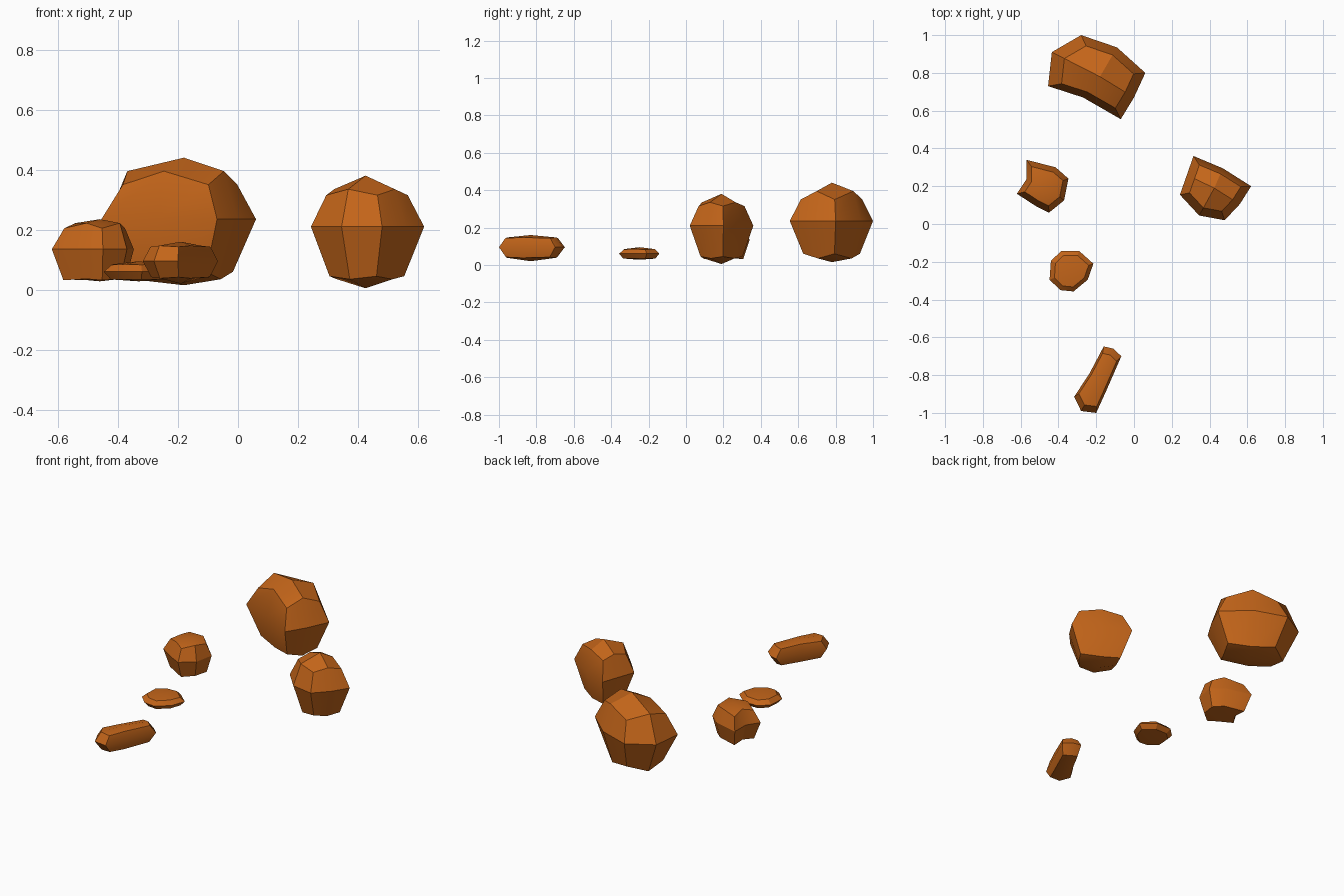
import bpy, bmesh, math

if "Cube" in bpy.data.objects:
    bpy.data.objects.remove(bpy.data.objects["Cube"])

mat = bpy.data.materials.new("rust_stone")
mat.diffuse_color = (0.55, 0.13, 0.01, 1)
mat.use_nodes = True
mat.node_tree.nodes["Principled BSDF"].inputs["Base Color"].default_value = mat.diffuse_color


def rock(name, ring, mid_z, top, upper, lower, bottom_z):
    """Boulder from an 8-point girdle; upper/lower = (scale, corner z, between-corner z)."""
    bm = bmesh.new()
    cx, cy, top_z = top

    def level(scale, z_corner, z_between):
        return [bm.verts.new((cx + (x - cx) * scale, cy + (y - cy) * scale,
                              z_between if i % 2 else z_corner))
                for i, (x, y) in enumerate(ring)]

    levels = [level(*lower), level(1, mid_z, mid_z), level(*upper)]
    n = len(ring)
    for a, b in zip(levels, levels[1:]):
        for i in range(n):
            j = (i + 1) % n
            bm.faces.new((a[i], a[j], b[j], b[i]))
    # Each cap is four quads meeting at a central point
    for lv, z in ((levels[0], bottom_z), (levels[2], top_z)):
        tip = bm.verts.new((cx, cy, z))
        for i in range(1, n, 2):
            bm.faces.new((lv[i], lv[(i + 1) % n], lv[(i + 2) % n], tip))
    bmesh.ops.recalc_face_normals(bm, faces=bm.faces)
    me = bpy.data.meshes.new(name)
    bm.to_mesh(me)
    bm.free()
    me.materials.append(mat)
    ob = bpy.data.objects.new(name, me)
    bpy.context.collection.objects.link(ob)
    bpy.ops.object.select_all(action='DESELECT')
    ob.select_set(True)
    bpy.context.view_layer.objects.active = ob
    bpy.ops.object.shade_smooth_by_angle(angle=math.radians(30))


# Large boulder at the back
rock("large_boulder",
     [(-.28, 1.0), (-.435, .91), (-.455, .73), (-.27, .67),
      (-.07, .555), (0, .67), (.06, .80), (-.09, .935)],
     .235, (-.18, .78, .44), (.74, .35, .395), (.68, .06, .035), .015)

# Boulder on the right
rock("right_boulder",
     [(.315, .36), (.28, .26), (.243, .155), (.345, .045),
      (.48, .02), (.56, .105), (.62, .20), (.47, .295)],
     .21, (.425, .19, .38), (.72, .315, .335), (.66, .045, .035), .005)

# Chunky stone on the left
rock("left_stone",
     [(-.57, .34), (-.57, .235), (-.62, .16), (-.52, .095),
      (-.45, .06), (-.37, .125), (-.347, .24), (-.415, .30)],
     .135, (-.46, .20, .235), (.74, .205, .222), (.76, .032, .036), .028)

# Small flat pebble
rock("flat_pebble",
     [(-.385, -.143), (-.44, -.195), (-.447, -.295), (-.39, -.35),
      (-.32, -.357), (-.245, -.295), (-.215, -.21), (-.29, -.143)],
     .06, (-.33, -.25, .095), (.78, .083, .085), (.8, .034, .034), .028)

# Long narrow stone at the front
rock("long_stone",
     [(-.16, -.648), (-.235, -.79), (-.317, -.915), (-.28, -.99),
      (-.2, -1.0), (-.15, -.89), (-.067, -.70), (-.11, -.66)],
     .095, (-.19, -.83, .16), (.8, .143, .147), (.78, .042, .038), .02)
